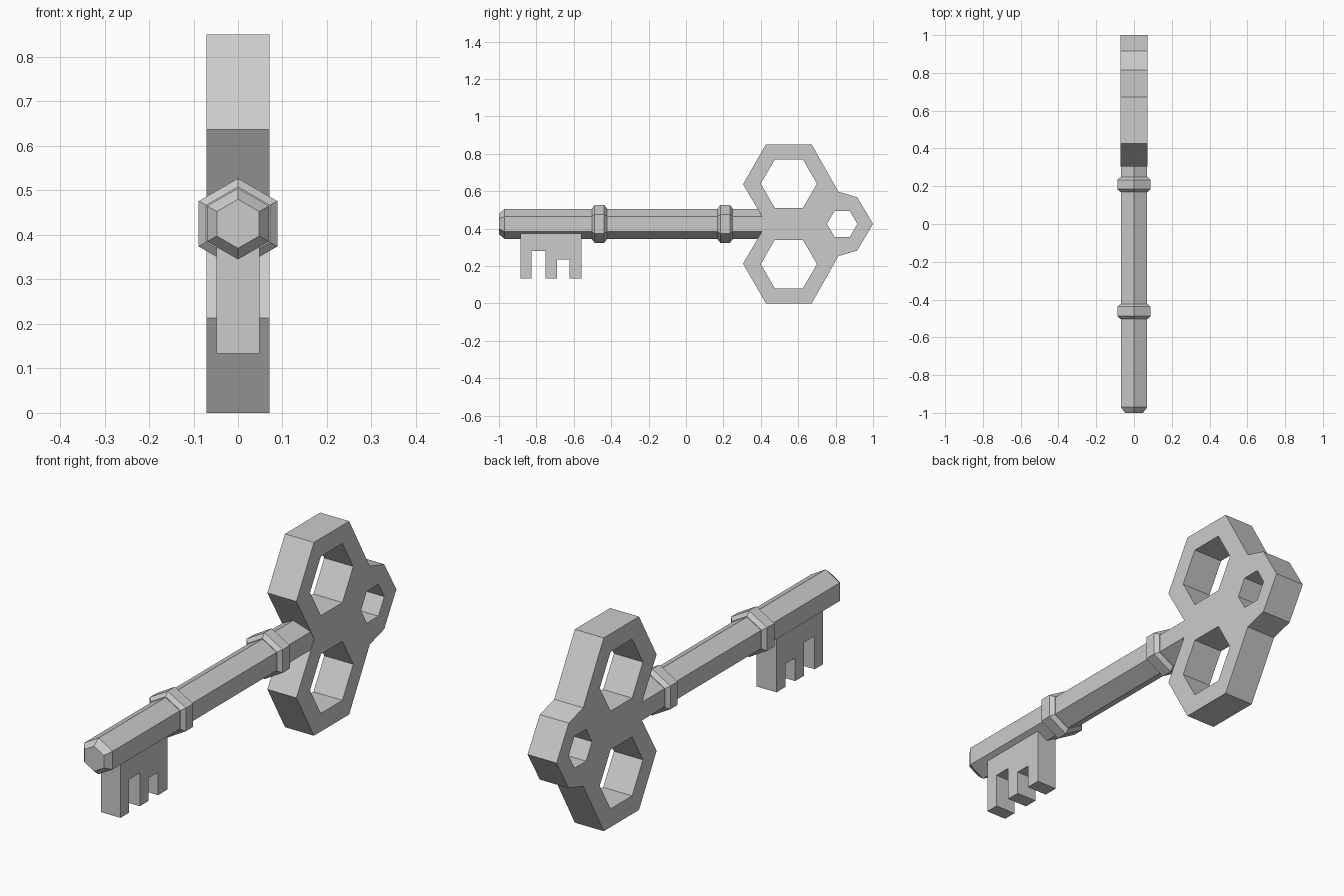
import bpy, bmesh
from math import cos, sin, pi
from mathutils import Matrix

if "Cube" in bpy.data.objects:
    bpy.data.objects.remove(bpy.data.objects["Cube"], do_unlink=True)

AXIS = 0.425  # height of the shaft axis

metal = bpy.data.materials.new("grey_metal")
metal.use_nodes = True
GREY = (0.6, 0.6, 0.6, 1)
metal.diffuse_color = GREY
metal.node_tree.nodes["Principled BSDF"].inputs["Base Color"].default_value = GREY

# Local x, y, z become world y, z, x
SIDEWAYS = Matrix(((0, 0, 1, 0), (1, 0, 0, 0), (0, 1, 0, 0), (0, 0, 0, 1)))


def plate(name, loops, half):
    """Flat plate in the YZ plane; loops after the first are holes."""
    curve = bpy.data.curves.new(name, 'CURVE')
    curve.dimensions = '2D'
    curve.fill_mode = 'BOTH'
    curve.extrude = half
    for loop in loops:
        spline = curve.splines.new('POLY')
        spline.points.add(len(loop) - 1)
        for point, (y, z) in zip(spline.points, loop):
            point.co = (y, z, 0, 1)
        spline.use_cyclic_u = True
    obj = bpy.data.objects.new(name, curve)
    bpy.context.collection.objects.link(obj)
    bpy.ops.object.select_all(action='DESELECT')
    obj.select_set(True)
    bpy.context.view_layer.objects.active = obj
    bpy.ops.object.convert(target='MESH')
    obj = bpy.context.object
    obj.data.transform(SIDEWAYS)
    bm = bmesh.new()
    bm.from_mesh(obj.data)
    bmesh.ops.remove_doubles(bm, verts=bm.verts, dist=0.0001)
    bmesh.ops.recalc_face_normals(bm, faces=bm.faces)
    for f in bm.faces:
        f.smooth = False
    bm.to_mesh(obj.data)
    bm.free()
    obj.data.materials.clear()
    obj.data.materials.append(metal)


def hex_rod(name, profile):
    """Six-sided rod along Y from (y, radius) stations."""
    bm = bmesh.new()
    rings = [[bm.verts.new((r * sin(i * pi / 3), y, AXIS + r * cos(i * pi / 3)))
              for i in range(6)] for y, r in profile]
    for a, b in zip(rings, rings[1:]):
        for i in range(6):
            j = (i + 1) % 6
            bm.faces.new((a[i], a[j], b[j], b[i]))
    bm.faces.new(rings[0])
    bm.faces.new(rings[-1])
    bmesh.ops.recalc_face_normals(bm, faces=bm.faces)
    mesh = bpy.data.meshes.new(name)
    bm.to_mesh(mesh)
    bm.free()
    mesh.materials.append(metal)
    bpy.context.collection.objects.link(bpy.data.objects.new(name, mesh))


def hexagon(y, z, r):
    return [(y + r * cos(i * pi / 3), z + r * sin(i * pi / 3)) for i in range(6)]


# Shaft with chamfered tip
hex_rod("shaft", [(-1, 0.055), (-0.97, 0.08), (0.45, 0.08)])

# Two chamfered collars
for name, y in (("front_collar", -0.463), ("rear_collar", 0.209)):
    hex_rod(name, [(y - 0.04, 0.083), (y - 0.025, 0.102),
                   (y + 0.025, 0.102), (y + 0.04, 0.083)])

# Trefoil handle, outline mirrored about the shaft axis
upper = [(0.43, 0.425), (0.305, 0.637), (0.427, 0.85), (0.672, 0.85),
         (0.815, 0.597), (0.915, 0.568), (1.0, 0.425)]
outline = upper + [(y, 2 * AXIS - z) for y, z in upper[-2:0:-1]]
plate("handle", [outline, hexagon(0.55, 0.64, 0.15),
                 hexagon(0.55, 0.21, 0.15), hexagon(0.835, AXIS, 0.081)], 0.0705)

# Toothed bit below the shaft
plate("bit", [[(-0.885, 0.4), (-0.885, 0.134), (-0.826, 0.134), (-0.826, 0.28),
               (-0.751, 0.28), (-0.751, 0.134), (-0.69, 0.134), (-0.69, 0.235),
               (-0.624, 0.235), (-0.624, 0.134), (-0.56, 0.134), (-0.56, 0.4)]], 0.048)
